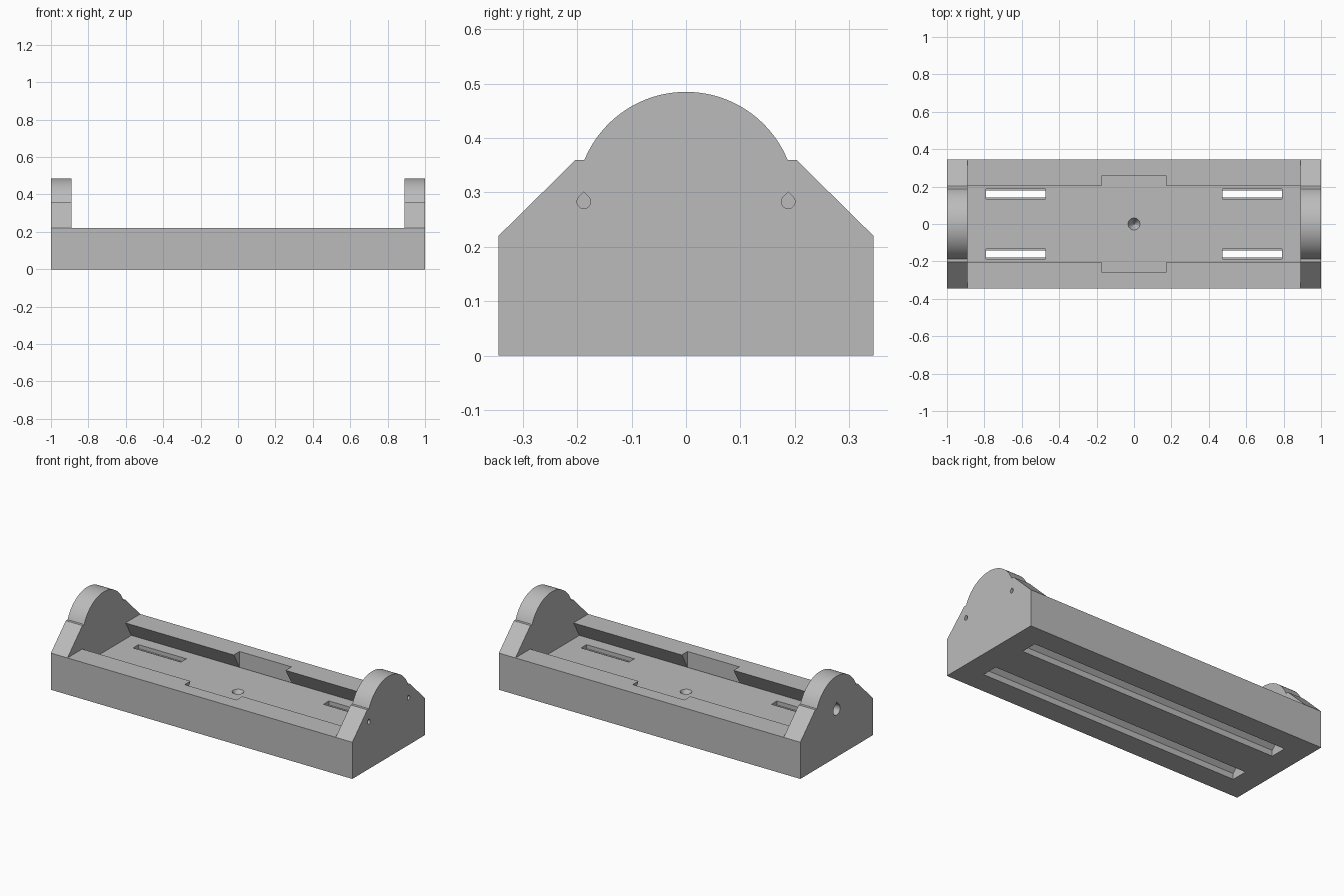
import bpy, bmesh, math
from mathutils import Vector

cube = bpy.data.objects.get("Cube")
if cube:
    bpy.data.objects.remove(cube)

grey = bpy.data.materials.new("plain_grey")
grey.use_nodes = True
colour = (0.5, 0.5, 0.5, 1)
grey.diffuse_color = colour
grey.node_tree.nodes["Principled BSDF"].inputs["Base Color"].default_value = colour

FLOOR, RIM, END = 0.124, 0.22, 0.89
HUB = 0.283


def make_object(name, bm):
    bmesh.ops.recalc_face_normals(bm, faces=bm.faces)
    mesh = bpy.data.meshes.new(name)
    bm.to_mesh(mesh)
    bm.free()
    mesh.materials.append(grey)
    obj = bpy.data.objects.new(name, mesh)
    bpy.context.collection.objects.link(obj)
    return obj


def prism(name, outline, x0, x1):
    """Extrude a (y, z) outline along x."""
    bm = bmesh.new()
    face = bm.faces.new([bm.verts.new((x0, y, z)) for y, z in outline])
    new = bmesh.ops.extrude_face_region(bm, geom=[face])["geom"]
    moved = [v for v in new if isinstance(v, bmesh.types.BMVert)]
    bmesh.ops.translate(bm, verts=moved, vec=Vector((x1 - x0, 0, 0)))
    return make_object(name, bm)


def box(name, x0, x1, y0, y1, z0, z1):
    return prism(name, [(y0, z0), (y1, z0), (y1, z1), (y0, z1)], x0, x1)


def teardrop(cy, cz, r, steps=24):
    """Round hole outline with a pointed, printable top."""
    arc = [math.radians(135 + 270 * i / steps) for i in range(steps + 1)]
    return [(cy + r * math.cos(a), cz + r * math.sin(a)) for a in arc] + [(cy, cz + r * 1.414)]


def cut(target, cutter):
    cutter.hide_render = True
    mod = target.modifiers.new("cut", "BOOLEAN")
    mod.operation = "DIFFERENCE"
    mod.solver = "EXACT"
    mod.object = cutter
    bpy.context.view_layer.objects.active = target
    bpy.ops.object.modifier_apply(modifier=mod.name)
    bpy.data.objects.remove(cutter)


# Body: end silhouette with rounded crown, run along the full length
radius = 0.202
start = math.asin((0.36 - HUB) / radius)
crown = []
for i in range(49):
    a = start + (math.pi - 2 * start) * i / 48
    crown.append((radius * math.cos(a), HUB + radius * math.sin(a)))
right_side = [(0.345, 0), (0.345, RIM), (0.203, 0.36)]
left_side = [(-y, z) for y, z in reversed(right_side)]
body = prism("holder_body", right_side + crown + left_side, -1, 1)

# Open space between the end walls
cut(body, box("opening", -END, END, -0.5, 0.5, RIM, 0.6))

# Undercut tray pocket and the two finger notches
cut(body, prism("pocket", [(-0.261, FLOOR), (0.261, FLOOR), (0.205, RIM),
                           (0.205, 0.3), (-0.205, 0.3), (-0.205, RIM)], -END, END))
cut(body, box("notches", -0.172, 0.172, -0.26, 0.26, FLOOR, 0.3))

# Wire channels below, with strap slots through the floor
for side in (-1, 1):
    c = side * 0.16
    cut(body, prism("channel", [(c - 0.05, -0.05), (c + 0.05, -0.05), (c + 0.05, 0.035),
                                (c + 0.018, 0.067), (c - 0.018, 0.067), (c - 0.05, 0.035)],
                    -0.86, 0.86))
    for end in (-1, 1):
        x0, x1 = sorted((end * 0.473, end * 0.79))
        cut(body, box("slot", x0, x1, c - 0.018, c + 0.018, 0.05, 0.2))
        cut(body, box("slot_top", x0, x1, c - 0.026, c + 0.026, 0.1, 0.2))

# Small blind holes in the right end, one larger in the left end
for side in (-1, 1):
    cut(body, prism("small_hole", teardrop(side * 0.188, HUB, 0.0125), 0.94, 1.1))
cut(body, prism("large_hole", teardrop(0, HUB, 0.032), -1.1, -0.94))

# Conical screw seat in the middle of the floor
bm = bmesh.new()
bmesh.ops.create_cone(bm, cap_ends=True, segments=32, radius1=0.004, radius2=0.06, depth=0.1)
bmesh.ops.translate(bm, verts=bm.verts, vec=Vector((0, 0, FLOOR)))
cut(body, make_object("screw_seat", bm))

# Smooth the crowns and holes, keep the edges crisp
bpy.ops.object.select_all(action="DESELECT")
body.select_set(True)
bpy.context.view_layer.objects.active = body
bpy.ops.object.shade_smooth_by_angle(angle=math.radians(25))
